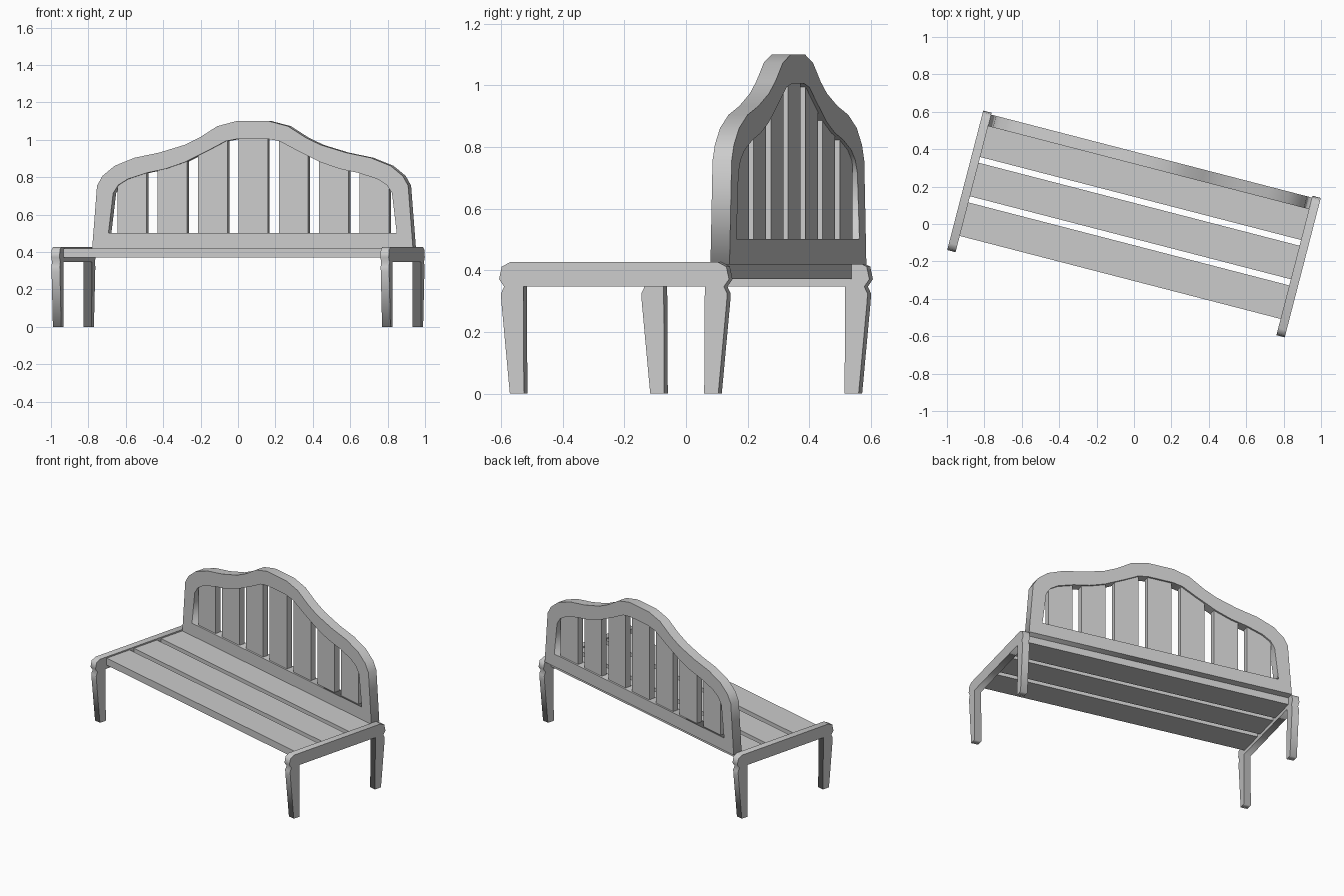
import bpy
from math import radians
from mathutils import Matrix

if "Cube" in bpy.data.objects:
    bpy.data.objects.remove(bpy.data.objects["Cube"])

# The whole bench is turned about z
TURN = Matrix.Rotation(radians(-14.5), 4, 'Z')
STAND = Matrix.Rotation(radians(90), 4, 'X')              # profile x-z, thickness along y
SIDE = Matrix.Rotation(radians(90), 4, 'Z') @ STAND       # profile y-z, thickness along x


def slab(name, loops, thickness, location, rotation):
    """Flat profile (extra loops are holes) extruded evenly to both sides."""
    cu = bpy.data.curves.new(name, 'CURVE')
    cu.dimensions = '2D'
    cu.fill_mode = 'BOTH'
    cu.extrude = thickness / 2
    for pts in loops:
        sp = cu.splines.new('POLY')
        sp.points.add(len(pts) - 1)
        for p, (a, b) in zip(sp.points, pts):
            p.co = (a, b, 0, 1)
        sp.use_cyclic_u = True
    tmp = bpy.data.objects.new(name + "_profile", cu)
    bpy.context.collection.objects.link(tmp)
    bpy.context.view_layer.update()
    mesh = bpy.data.meshes.new_from_object(tmp)
    bpy.data.objects.remove(tmp)
    mesh.name = name
    ob = bpy.data.objects.new(name, mesh)
    bpy.context.collection.objects.link(ob)
    ob.matrix_world = TURN @ Matrix.Translation(location) @ rotation
    return ob


def box(name, lo, hi):
    bpy.ops.mesh.primitive_cube_add(size=1)
    ob = bpy.context.object
    ob.name = name
    mid = [(a + b) / 2 for a, b in zip(lo, hi)]
    size = [b - a for a, b in zip(lo, hi)]
    ob.matrix_world = TURN @ Matrix.Translation(mid) @ Matrix.Diagonal((*size, 1))
    return ob


def mirrored(half):
    """Complete a left half outline with its mirror image."""
    return half + [(-a, b) for a, b in reversed(half)]


# End frames: two tapered legs joined by a rail
leg_half = [(-0.304, 0.348), (-0.302, 0), (-0.349, 0), (-0.377, 0.294),
            (-0.379, 0.324), (-0.368, 0.347), (-0.385, 0.371),
            (-0.376, 0.412), (-0.346, 0.427)]
for side, name in ((-1, "left_end_frame"), (1, "right_end_frame")):
    slab(name, [mirrored(leg_half)], 0.046, (side * 0.909, 0, 0), SIDE)

# Seat planks
for i, y in enumerate((-0.295, -0.076, 0.141)):
    box(f"seat_plank_{i + 1}", (-0.888, y, 0.372), (0.888, y + 0.185, 0.418))

# Backrest frame with arched outline and opening
outer = [(-0.886, 0.418), (-0.859, 0.755), (-0.829, 0.807), (-0.762, 0.861),
         (-0.652, 0.904), (-0.514, 0.932), (-0.376, 0.973), (-0.293, 1.012),
         (-0.195, 1.073), (-0.09, 1.10)]
inner = [(-0.796, 0.502), (-0.770, 0.715), (-0.742, 0.758), (-0.69, 0.79),
         (-0.586, 0.823), (-0.48, 0.845), (-0.376, 0.88), (-0.238, 0.947),
         (-0.149, 0.993), (-0.083, 1.005)]
slab("backrest_frame", [mirrored(outer), mirrored(inner)], 0.064, (0, 0.343, 0), STAND)

# Backrest slats, tops hidden inside the arch
tops = (1.02, 1.0, 0.895, 0.84)
for i in range(-3, 4):
    x = i * 0.223
    box(f"back_slat_{i + 4}", (x - 0.081, 0.323, 0.48), (x + 0.081, 0.363, tops[abs(i)]))
